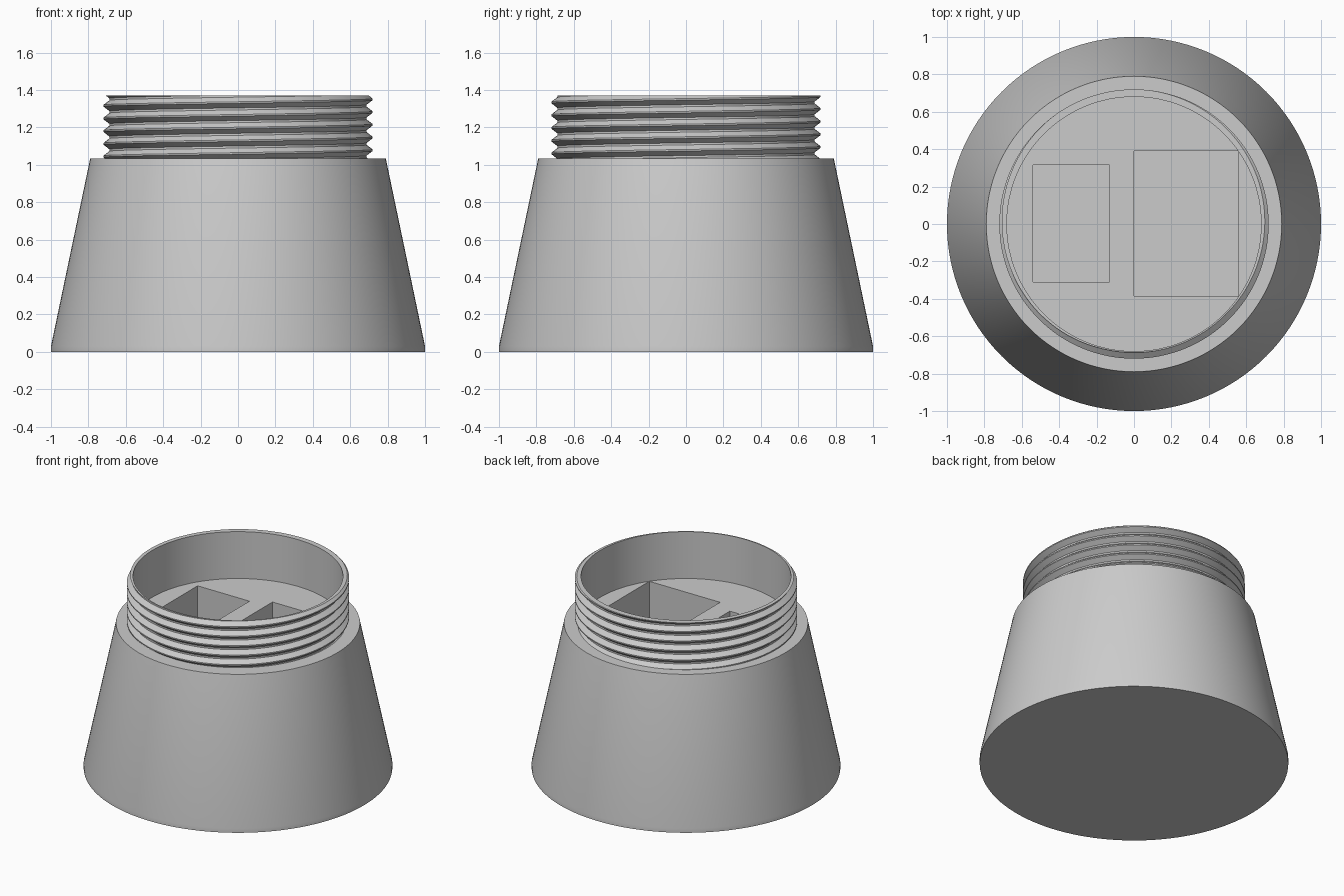
import bpy, bmesh, math

TAU = 2 * math.pi
SEGMENTS = 128
SHOULDER, RIM = 1.035, 1.37
BORE, ROOT, CREST = 0.68, 0.688, 0.72
PITCH, PEAK_Z = 0.068, 1.35

cube = bpy.data.objects.get("Cube")
if cube:
    bpy.data.objects.remove(cube, do_unlink=True)

grey = bpy.data.materials.new("plain grey")
grey.use_nodes = True
colour = (0.6, 0.6, 0.6, 1)
grey.diffuse_color = colour
grey.node_tree.nodes["Principled BSDF"].inputs["Base Color"].default_value = colour


def make_object(name, bm):
    bmesh.ops.recalc_face_normals(bm, faces=bm.faces)
    mesh = bpy.data.meshes.new(name)
    bm.to_mesh(mesh)
    bm.free()
    mesh.materials.append(grey)
    obj = bpy.data.objects.new(name, mesh)
    bpy.context.collection.objects.link(obj)
    return obj


def activate(obj):
    bpy.ops.object.select_all(action="DESELECT")
    obj.select_set(True)
    bpy.context.view_layer.objects.active = obj


def smooth(obj):
    activate(obj)
    bpy.ops.object.shade_smooth_by_angle(angle=math.radians(30))


# Tapered solid base with a narrow upright foot
def make_base():
    bm = bmesh.new()
    profile = [(1, 0), (1, 0.03), (0.79, SHOULDER)]
    rings = [[bm.verts.new((r * math.cos(TAU * i / SEGMENTS),
                            r * math.sin(TAU * i / SEGMENTS), z))
              for i in range(SEGMENTS)] for r, z in profile]
    for low, high in zip(rings, rings[1:]):
        for i in range(SEGMENTS):
            j = (i + 1) % SEGMENTS
            bm.faces.new((low[i], low[j], high[j], high[i]))
    bm.faces.new(rings[0])
    bm.faces.new(rings[-1])
    return make_object("tapered_base", bm)


# Rectangular pocket sunk into the floor of the neck
def cut_pocket(base, x0, x1, y0, y1, bottom):
    top = SHOULDER + 0.1
    bm = bmesh.new()
    bmesh.ops.create_cube(bm, size=1)
    bmesh.ops.scale(bm, vec=(x1 - x0, y1 - y0, top - bottom), verts=bm.verts)
    bmesh.ops.translate(bm, vec=((x0 + x1) / 2, (y0 + y1) / 2, (top + bottom) / 2),
                        verts=bm.verts)
    cutter = make_object("pocket_cutter", bm)
    cutter.hide_render = True
    cut = base.modifiers.new("pocket", "BOOLEAN")
    cut.operation = "DIFFERENCE"
    cut.solver = "EXACT"
    cut.object = cutter
    activate(base)
    bpy.ops.object.modifier_apply(modifier=cut.name)
    bpy.data.objects.remove(cutter, do_unlink=True)


# Thread radius at a given turn and height: flat crest, sloping flanks, flat root
def thread_radius(turn, z):
    phase = ((z - PEAK_Z) / PITCH - turn) % 1
    away = min(phase, 1 - phase)
    blend = min(max((away - 0.06) / 0.36, 0), 1)
    return CREST + (ROOT - CREST) * blend


# Thin neck with a right-handed screw thread outside and a plain bore inside
def make_neck():
    bm = bmesh.new()
    cache = {}

    def vert(radius, turn, z):
        point = (radius * math.cos(TAU * turn), radius * math.sin(TAU * turn), z)
        key = tuple(round(c, 5) + 0.0 for c in point)
        if key not in cache:
            cache[key] = bm.verts.new(point)
        return cache[key]

    def face(corners):
        unique = list(dict.fromkeys(corners))
        if len(unique) > 2 and bm.faces.get(unique) is None:
            bm.faces.new(unique)

    def thread_vert(turn, step):
        z = PEAK_Z + PITCH * (turn + step)
        z = min(max(z, SHOULDER), RIM)
        return vert(thread_radius(turn, z), turn, z)

    steps = [k + f for k in range(-7, 2) for f in (-0.42, -0.06, 0.06, 0.42)]
    for i in range(SEGMENTS):
        a, b = i / SEGMENTS, (i + 1) / SEGMENTS
        for low, high in zip(steps, steps[1:]):
            face([thread_vert(a, low), thread_vert(b, low),
                  thread_vert(b, high), thread_vert(a, high)])
        face([vert(thread_radius(a, RIM), a, RIM), vert(thread_radius(b, RIM), b, RIM),
              vert(BORE, b, RIM), vert(BORE, a, RIM)])
        face([vert(BORE, a, RIM), vert(BORE, b, RIM),
              vert(BORE, b, SHOULDER), vert(BORE, a, SHOULDER)])
    return make_object("threaded_neck", bm)


base = make_base()
cut_pocket(base, -0.54, -0.13, -0.31, 0.315, 0.45)
cut_pocket(base, 0, 0.56, -0.385, 0.39, 0.45)
smooth(base)
smooth(make_neck())
